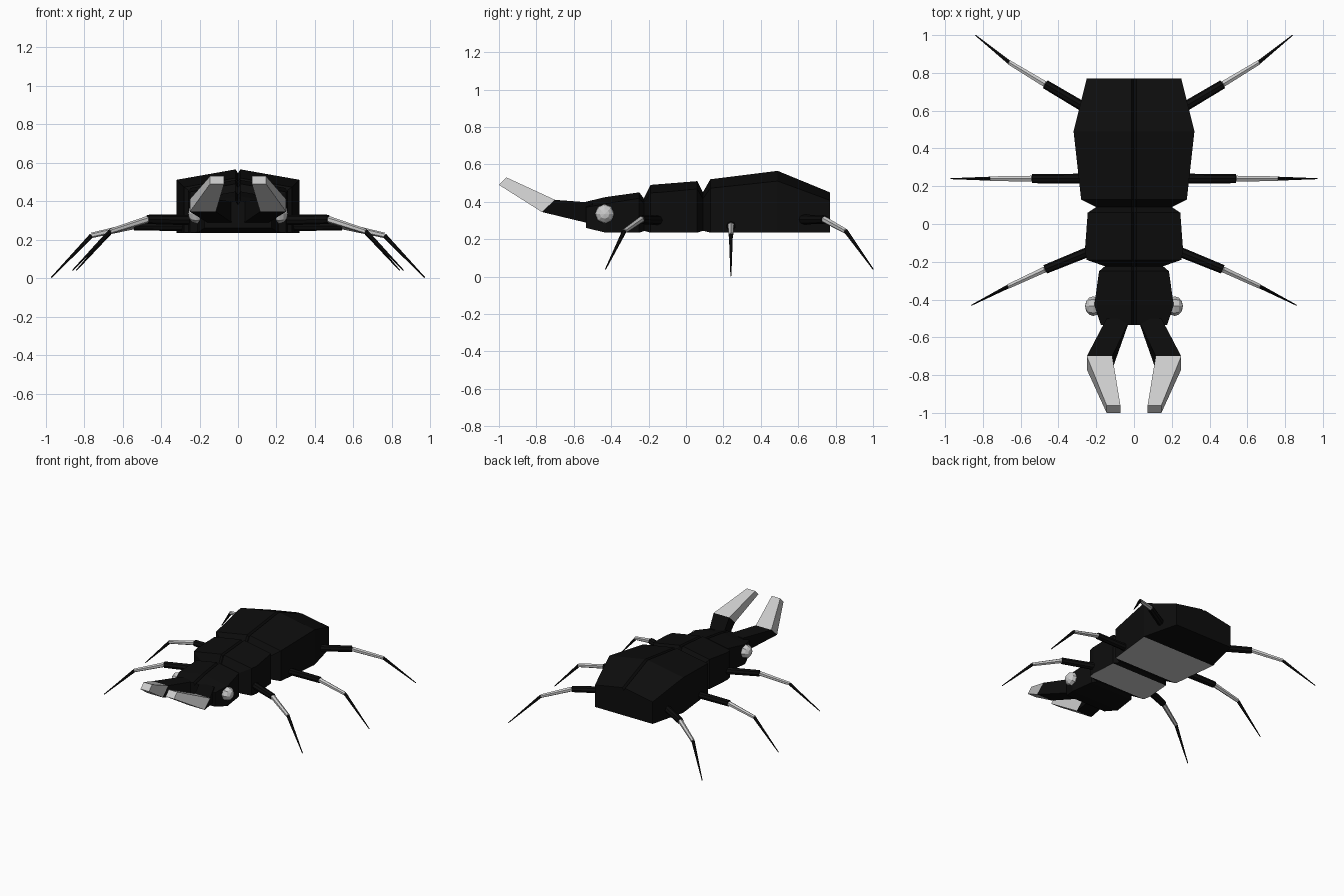
import bpy, bmesh
from mathutils import Vector

if "Cube" in bpy.data.objects:
    bpy.data.objects.remove(bpy.data.objects["Cube"])

black = bpy.data.materials.new("black_shell")
black.diffuse_color = (0.004, 0.004, 0.004, 1)
black.use_nodes = True
black.node_tree.nodes["Principled BSDF"].inputs["Base Color"].default_value = black.diffuse_color


def loft(name, rings, shell=True):
    """Skin equal-sized rings of points and cap both ends."""
    bm = bmesh.new()
    vs = [[bm.verts.new(p) for p in r] for r in rings]
    n = len(rings[0])
    for a, b in zip(vs, vs[1:]):
        for i in range(n):
            j = (i + 1) % n
            bm.faces.new((a[i], a[j], b[j], b[i]))
    bm.faces.new(vs[0])
    bm.faces.new(vs[-1][::-1])
    bmesh.ops.recalc_face_normals(bm, faces=bm.faces)
    return finish(name, bm, shell)


def finish(name, bm, shell):
    me = bpy.data.meshes.new(name)
    bm.to_mesh(me)
    bm.free()
    ob = bpy.data.objects.new(name, me)
    bpy.context.collection.objects.link(ob)
    if shell:
        me.materials.append(black)
    return ob


def section(y, w, top, bottom, ridge=0.012):
    """Body cross-section: flat belly, sloped back, narrow centre groove."""
    side = top - 0.17 * w
    return [(0, y, top - 0.02), (ridge, y, top), (w, y, side), (w, y, bottom),
            (-w, y, bottom), (-w, y, side), (-ridge, y, top)]


def body(name, stations, pale=None):
    ob = loft(name, [section(*s) for s in stations])
    if pale:  # pale belly plate between two y values
        ob.data.materials.append(None)
        for f in ob.data.polygons:
            if f.normal.z < -0.9 and pale[0] < f.center.y < pale[1]:
                f.material_index = 1
    return ob


# body: y, half width, top height, belly height
body("abdomen", [(0.09, 0.20, 0.45, 0.245), (0.13, 0.28, 0.52, 0.235),
                 (0.49, 0.32, 0.565, 0.235), (0.77, 0.25, 0.45, 0.235)], (0.13, 0.49))
body("thorax", [(-0.225, 0.15, 0.42, 0.245), (-0.19, 0.25, 0.49, 0.235),
                (-0.14, 0.26, 0.494, 0.235), (0.06, 0.245, 0.51, 0.235),
                (0.09, 0.20, 0.45, 0.245)], (-0.19, 0.06))
body("head", [(-0.535, 0.175, 0.40, 0.26), (-0.43, 0.21, 0.425, 0.235),
              (-0.25, 0.185, 0.45, 0.235), (-0.22, 0.15, 0.41, 0.245)])


def limb(name, a, b, r1, r2, sides, shell):
    """Tapered straight segment between two points."""
    a, b = Vector(a), Vector(b)
    d = b - a
    bm = bmesh.new()
    bmesh.ops.create_cone(bm, cap_ends=True, segments=sides, radius1=r1,
                          radius2=r2, depth=d.length)
    rot = d.to_track_quat('Z', 'Y')
    for v in bm.verts:
        v.co = rot @ v.co + (a + b) / 2
    finish(name, bm, shell)


def jaw_ring(x0, x1, y_top, z_top, y_low, z_low, s):
    return [(s * x0, y_top, z_top), (s * x1, y_top, z_top),
            (s * x1, y_low, z_low), (s * x0, y_low, z_low)]


legs = {
    "front": [(0.20, -0.13, 0.30), (0.47, -0.24, 0.305), (0.665, -0.33, 0.242), (0.86, -0.43, 0.04)],
    "middle": [(0.22, 0.24, 0.27), (0.54, 0.24, 0.272), (0.76, 0.24, 0.222), (0.97, 0.24, 0.003)],
    "rear": [(0.20, 0.58, 0.305), (0.47, 0.74, 0.305), (0.66, 0.855, 0.242), (0.84, 1.0, 0.04)],
}

for s, side in ((1, "right"), (-1, "left")):
    # pincers
    root = jaw_ring(0.02, 0.145, -0.50, 0.395, -0.50, 0.28, s)
    elbow = jaw_ring(0.115, 0.25, -0.70, 0.41, -0.77, 0.345, s)
    tip = jaw_ring(0.072, 0.145, -0.96, 0.53, -1.0, 0.49, s)
    root[2] = (s * 0.145, -0.50, 0.28)
    loft(f"{side}_pincer_base", [root, elbow])
    loft(f"{side}_pincer_tip", [elbow, tip], False)

    # eye
    bm = bmesh.new()
    bmesh.ops.create_uvsphere(bm, u_segments=8, v_segments=6, radius=0.052)
    for v in bm.verts:
        v.co = Vector((v.co.z * 0.85 + 0.215 * s, v.co.x - 0.435, v.co.y + 0.335))
    bmesh.ops.recalc_face_normals(bm, faces=bm.faces)
    finish(f"{side}_eye", bm, False)

    # legs
    for name, pts in legs.items():
        p = [(s * x, y, z) for x, y, z in pts]
        limb(f"{side}_{name}_thigh", p[0], p[1], 0.027, 0.024, 8, True)
        limb(f"{side}_{name}_shin", p[1], p[2], 0.018, 0.014, 6, False)
        limb(f"{side}_{name}_foot", p[2], p[3], 0.012, 0.003, 6, True)
